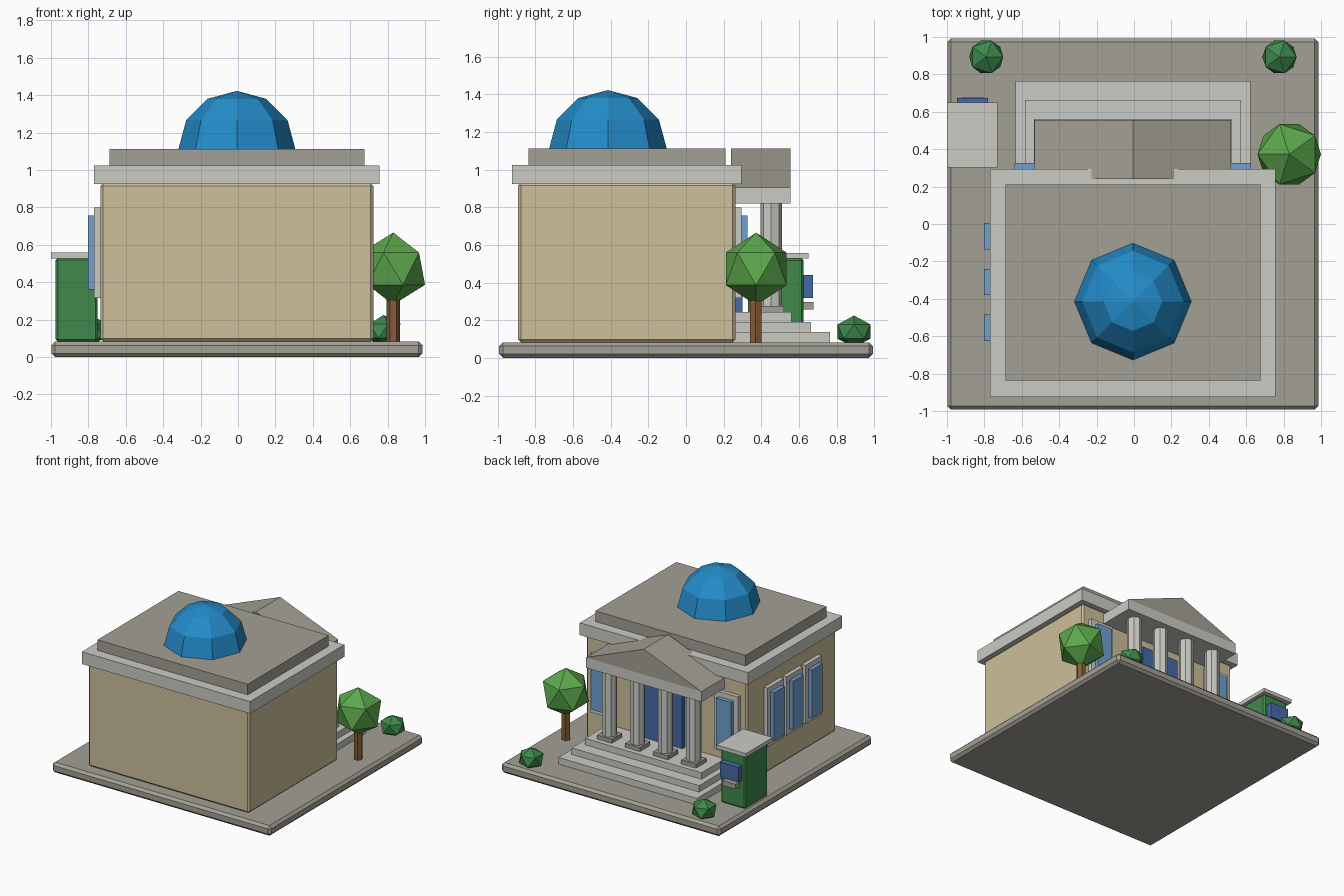
import bpy, bmesh, math
from mathutils import Matrix

if "Cube" in bpy.data.objects:
    bpy.data.objects.remove(bpy.data.objects["Cube"])

CX = -0.006  # building centre line


def material(name, rgb):
    m = bpy.data.materials.new(name)
    lin = [(c / 255 / 12.92) if c < 10 else ((c / 255 + 0.055) / 1.055) ** 2.4 for c in rgb]
    m.diffuse_color = (*lin, 1)
    m.use_nodes = True
    m.node_tree.nodes["Principled BSDF"].inputs["Base Color"].default_value = m.diffuse_color
    return m


TAN = material("tan_wall", (205, 192, 154))
LIGHT = material("light_stone", (203, 203, 197))
GRAY = material("gray_stone", (164, 160, 149))
DOME = material("dome_blue", (35, 140, 202))
GLASS = material("window_blue", (112, 160, 207))
NAVY = material("dark_blue", (70, 106, 170))
LEAF = material("leaf_green", (92, 168, 76))
GREEN = material("deep_green", (62, 138, 76))
BARK = material("bark_brown", (136, 92, 56))


def finish(name, bm, mat, bevel=0):
    bmesh.ops.recalc_face_normals(bm, faces=bm.faces)
    me = bpy.data.meshes.new(name)
    bm.to_mesh(me)
    bm.free()
    me.materials.append(mat)
    ob = bpy.data.objects.new(name, me)
    bpy.context.collection.objects.link(ob)
    if bevel:
        mod = ob.modifiers.new("bevel", 'BEVEL')
        mod.width = bevel
        mod.segments = 1
    return ob


def box(name, x, y, z, mat, bevel=0):
    """Box from (min, max) pairs."""
    bm = bmesh.new()
    size = [r[1] - r[0] for r in (x, y, z)]
    mid = [(r[1] + r[0]) / 2 for r in (x, y, z)]
    bmesh.ops.create_cube(bm, size=1, matrix=Matrix.Translation(mid) @ Matrix.Diagonal((*size, 1)))
    return finish(name, bm, mat, bevel)


def around(c, half):
    return (c - half, c + half)


def cylinder(name, x, y, z, r, n, mat):
    bm = bmesh.new()
    m = Matrix.Translation((x, y, (z[0] + z[1]) / 2)) @ Matrix.Rotation(math.pi / 2, 4, 'Z')
    bmesh.ops.create_cone(bm, cap_ends=True, segments=n, radius1=r, radius2=r,
                          depth=z[1] - z[0], matrix=m)
    return finish(name, bm, mat)


def foliage(name, x, y, z, r, half_h, mat, turn=0):
    bm = bmesh.new()
    m = (Matrix.Translation((x, y, z)) @ Matrix.Rotation(turn, 4, 'Z')
         @ Matrix.Diagonal((r, r, half_h, 1)))
    bmesh.ops.create_icosphere(bm, subdivisions=1, radius=1, matrix=m)
    return finish(name, bm, mat)


# Ground slab and main building
box("base_slab", around(CX, 0.992), (-0.9925, 0.9925), (0, 0.083), GRAY, 0.02)
box("main_walls", around(CX, 0.73), (-0.892, 0.262), (0.083, 0.93), TAN, 0.015)
box("cornice", around(CX, 0.763), (-0.925, 0.295), (0.925, 1.025), LIGHT)
box("roof_block", around(CX, 0.681), (-0.838, 0.21), (1.02, 1.112), GRAY)

# Dome: upper half of an eight-sided sphere
bm = bmesh.new()
bmesh.ops.create_uvsphere(bm, u_segments=8, v_segments=6, radius=0.313,
                          matrix=Matrix.Translation((CX, -0.415, 1.11)))
bmesh.ops.delete(bm, geom=[v for v in bm.verts if v.co.z < 1.1], context='VERTS')
bmesh.ops.holes_fill(bm, edges=[e for e in bm.edges if e.is_boundary], sides=0)
finish("dome", bm, DOME)

# Portico steps
for i in range(3):
    box(f"step_{i + 1}", around(CX, 0.628 - 0.05 * i), (0.25, 0.764 - 0.101 * i),
        (0.083 if i == 0 else 0.08 + 0.053 * i, 0.137 + 0.053 * i), LIGHT)

# Columns with square plinths
for i in range(4):
    x = CX + (i - 1.5) * 0.254
    box(f"column_plinth_{i + 1}", around(x, 0.067), around(0.453, 0.067), (0.24, 0.276), GRAY)
    cylinder(f"column_{i + 1}", x, 0.453, (0.27, 0.825), 0.057, 8, LIGHT)

# Portico beam and gable
box("portico_beam", around(CX, 0.525), (0.25, 0.556), (0.82, 0.905), LIGHT)
bm = bmesh.new()
tri = bm.faces.new([bm.verts.new((CX + x, 0.24, z)) for x, z in
                    ((-0.525, 0.905), (0.525, 0.905), (0, 1.112))])
ext = bmesh.ops.extrude_face_region(bm, geom=[tri])
bmesh.ops.translate(bm, vec=(0, 0.316, 0),
                    verts=[g for g in ext["geom"] if isinstance(g, bmesh.types.BMVert)])
finish("portico_gable", bm, GRAY)

# Door
box("door", around(CX, 0.17), (0.25, 0.3), (0.24, 0.74), NAVY)

# Windows on the portico wall and the left side wall
FRAME_Z, GLASS_Z = (0.317, 0.8), (0.36, 0.757)
for i, s in enumerate((-1, 1)):
    x = CX + s * 0.564
    box(f"portico_window_frame_{i + 1}", around(x, 0.106), (0.25, 0.294), FRAME_Z, LIGHT)
    box(f"portico_window_glass_{i + 1}", around(x, 0.068), (0.26, 0.327), GLASS_Z, GLASS)
for i in range(3):
    y = -0.065 - 0.245 * i
    box(f"side_window_frame_{i + 1}", (-0.769, -0.72), around(y, 0.106), FRAME_Z, LIGHT)
    box(f"side_window_glass_{i + 1}", (-0.801, -0.73), around(y, 0.07), GLASS_Z, GLASS)

# Kiosk beside the portico
KX = -0.863
box("kiosk_body", around(KX, 0.112), (0.33, 0.625), (0.083, 0.53), GREEN, 0.012)
box("kiosk_roof", around(KX - 0.002, 0.134), (0.303, 0.65), (0.527, 0.558), LIGHT)
box("kiosk_screen", around(KX, 0.083), (0.61, 0.674), (0.317, 0.44), NAVY)
box("kiosk_shelf", around(KX, 0.06), (0.61, 0.678), (0.256, 0.296), GRAY)

# Tree and shrubs
cylinder("tree_trunk", 0.83, 0.37, (0.083, 0.32), 0.035, 6, BARK)
foliage("tree_leaves", 0.83, 0.373, 0.473, 0.19, 0.193, LEAF, math.pi)
for i, x in enumerate((-0.79, 0.778)):
    foliage(f"shrub_{i + 1}", x, 0.893, 0.14, 0.102, 0.085, GREEN)
